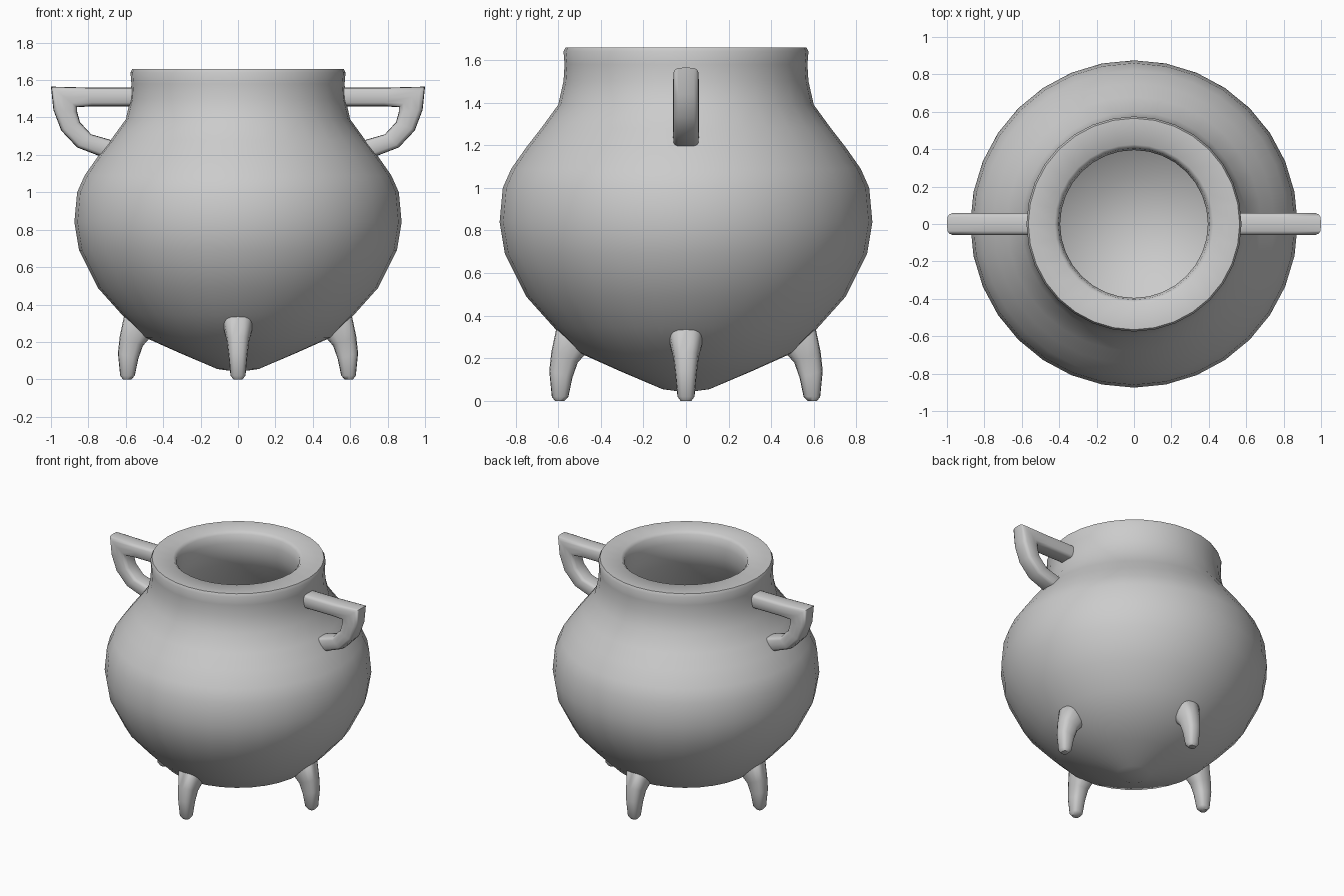
import bpy, bmesh
from math import cos, sin, pi, copysign
from mathutils import Matrix, Vector

if "Cube" in bpy.data.objects:
    bpy.data.objects.remove(bpy.data.objects["Cube"])


def finish(name, bm, angle):
    bmesh.ops.recalc_face_normals(bm, faces=bm.faces[:])
    mesh = bpy.data.meshes.new(name)
    bm.to_mesh(mesh)
    bm.free()
    ob = bpy.data.objects.new(name, mesh)
    bpy.context.collection.objects.link(ob)
    bpy.ops.object.select_all(action='DESELECT')
    ob.select_set(True)
    bpy.context.view_layer.objects.active = ob
    bpy.ops.object.shade_smooth_by_angle(angle=angle)
    return ob


def bridge(bm, rings):
    for a, b in zip(rings, rings[1:]):
        n = len(a)
        for i in range(n):
            bm.faces.new((a[i], a[(i + 1) % n], b[(i + 1) % n], b[i]))


def lathe(name, profile, sides=32):
    """Revolve (radius, z) points; first and last points lie on the axis."""
    bm = bmesh.new()
    rings = [[bm.verts.new((r * cos(2 * pi * i / sides), r * sin(2 * pi * i / sides), z))
              for i in range(sides)] for r, z in profile[1:-1]]
    bridge(bm, rings)
    for ring, (_, z) in ((rings[0], profile[0]), (rings[-1], profile[-1])):
        tip = bm.verts.new((0, 0, z))
        for i in range(sides):
            bm.faces.new((ring[i], ring[(i + 1) % sides], tip))
    return finish(name, bm, 1.0)


def loft(name, sections, turn, power, sides=16):
    """Loft rounded sections (outer x, z, inner x, z, half width), turned about z."""
    bm = bmesh.new()
    rot = Matrix.Rotation(turn, 3, 'Z')

    def soft(v):
        return copysign(abs(v) ** power, v)

    rings = []
    for ox, oz, ix, iz, w in sections:
        mid = Vector((ox + ix, 0, oz + iz)) / 2
        half = Vector((ox - ix, 0, oz - iz)) / 2
        rings.append([bm.verts.new(rot @ (mid + half * soft(cos(t)) + Vector((0, w * soft(sin(t)), 0))))
                      for t in (2 * pi * i / sides for i in range(sides))])
    bridge(bm, rings)
    bm.faces.new(rings[0])
    bm.faces.new(rings[-1])
    return finish(name, bm, 0.9)


# Hollow pot: outside from the bottom up, over the rim, then down the cavity
lathe("pot_body", [
    (0, 0.04), (0.11, 0.055), (0.31, 0.14), (0.5, 0.225), (0.62, 0.345), (0.75, 0.49),
    (0.85, 0.69), (0.875, 0.84), (0.86, 1.0), (0.82, 1.09), (0.75, 1.19), (0.68, 1.28),
    (0.60, 1.39), (0.575, 1.5), (0.57, 1.58), (0.575, 1.64), (0.565, 1.66),
    (0.425, 1.66), (0.405, 1.64), (0.395, 1.58), (0.395, 1.5), (0.43, 1.41), (0.53, 1.25),
    (0.64, 1.08), (0.69, 0.92), (0.69, 0.76), (0.62, 0.58), (0.46, 0.41), (0.25, 0.29),
    (0, 0.22)])

# Four short curved legs, flared where they join the pot
leg = [
    (0.615, 0, 0.57, 0, 0.025), (0.63, 0.02, 0.552, 0.02, 0.04),
    (0.642, 0.14, 0.533, 0.11, 0.05), (0.632, 0.23, 0.508, 0.18, 0.06),
    (0.61, 0.335, 0.465, 0.228, 0.078), (0.55, 0.36, 0.45, 0.27, 0.075)]
for i, side in enumerate(("right", "back", "left", "front")):
    loft(side + "_leg", leg, i * pi / 2, 0.75)

# Two handles: straight top bar, mitred corner, curved lower arm
handle = [
    (0.5, 1.56, 0.5, 1.46, 0.06), (0.8, 1.56, 0.78, 1.46, 0.06),
    (1.0, 1.565, 0.86, 1.455, 0.06), (0.987, 1.44, 0.86, 1.43, 0.06),
    (0.945, 1.33, 0.845, 1.375, 0.06), (0.86, 1.24, 0.785, 1.31, 0.06),
    (0.73, 1.19, 0.68, 1.28, 0.06), (0.66, 1.18, 0.63, 1.26, 0.06)]
for i, side in enumerate(("right", "left")):
    loft(side + "_handle", handle, i * pi, 0.5)
